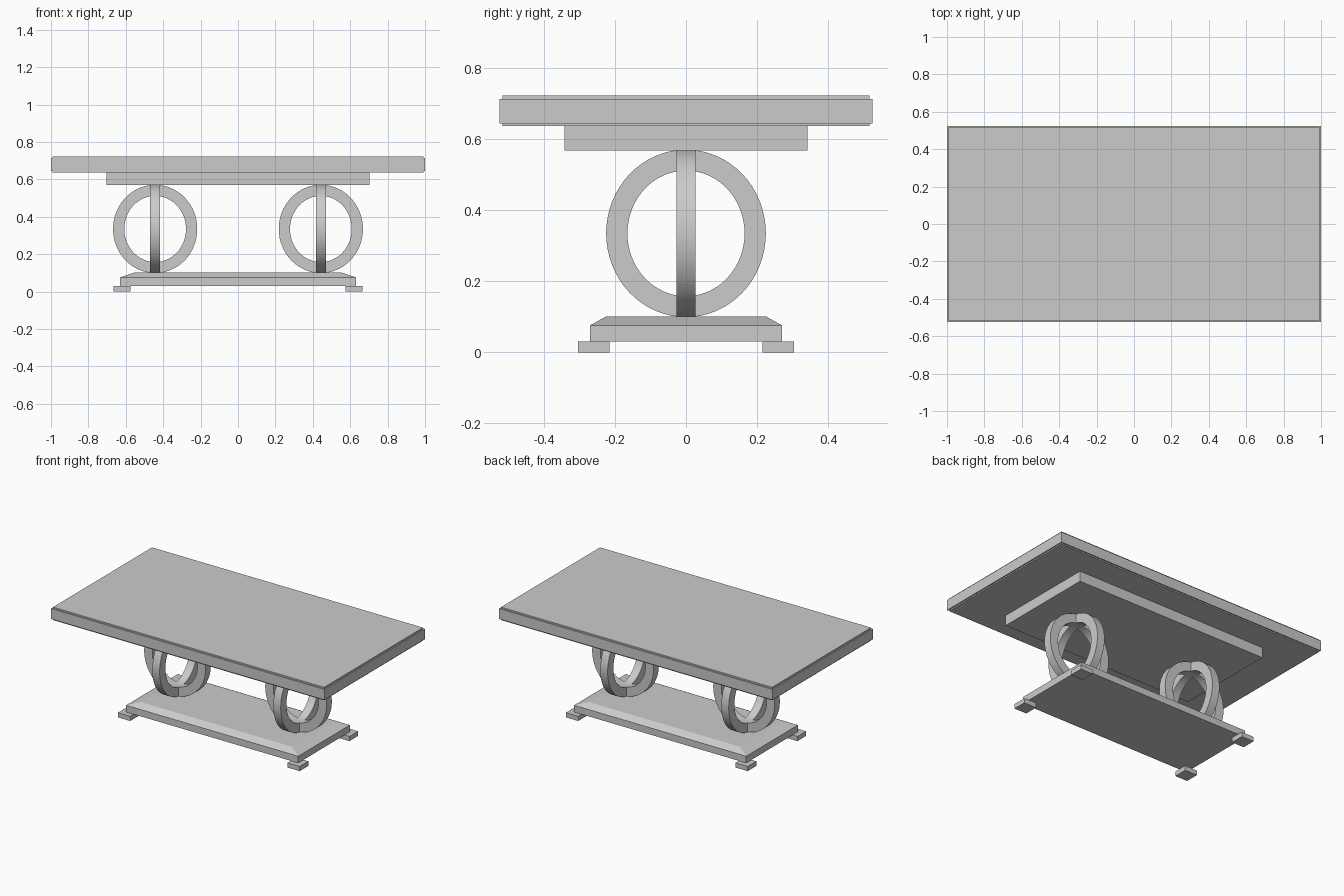
import bpy
import bmesh
from math import cos, sin, pi

cube = bpy.data.objects.get("Cube")
if cube:
    bpy.data.objects.remove(cube, do_unlink=True)

grey = bpy.data.materials.new("light grey")
grey.use_nodes = True
colour = (0.6, 0.6, 0.6, 1)
grey.diffuse_color = colour
grey.node_tree.nodes["Principled BSDF"].inputs["Base Color"].default_value = colour


def finish(name, bm):
    bmesh.ops.recalc_face_normals(bm, faces=bm.faces)
    mesh = bpy.data.meshes.new(name)
    bm.to_mesh(mesh)
    bm.free()
    mesh.materials.append(grey)
    obj = bpy.data.objects.new(name, mesh)
    bpy.context.collection.objects.link(obj)
    return obj


def stack(name, levels, cx=0, cy=0):
    """Closed solid through rectangles given as (half x, half y, z)."""
    bm = bmesh.new()
    rings = [[bm.verts.new((cx + sx * hx, cy + sy * hy, z))
              for sx, sy in ((-1, -1), (1, -1), (1, 1), (-1, 1))]
             for hx, hy, z in levels]
    for a, b in zip(rings, rings[1:]):
        for i in range(4):
            j = (i + 1) % 4
            bm.faces.new((a[i], a[j], b[j], b[i]))
    bm.faces.new(rings[0])
    bm.faces.new(rings[-1])
    return finish(name, bm)


def oval_ring(name, cx, turned, segments=64):
    """Flat upright oval band, optionally turned to face sideways."""
    cz, half = 0.335, 0.027
    section = [(0.225, 0.236, -half), (0.225, 0.236, half),
               (0.165, 0.177, half), (0.165, 0.177, -half)]
    bm = bmesh.new()
    loops = []
    for k in range(segments):
        a = 2 * pi * k / segments
        loop = []
        for rx, rz, depth in section:
            u, z = rx * cos(a), cz + rz * sin(a)
            x, y = (depth, u) if turned else (u, depth)
            loop.append(bm.verts.new((cx + x, y, z)))
        loops.append(loop)
    for k in range(segments):
        a, b = loops[k], loops[(k + 1) % segments]
        for i in range(4):
            j = (i + 1) % 4
            bm.faces.new((a[i], a[j], b[j], b[i]))
    obj = finish(name, bm)
    bpy.ops.object.select_all(action="DESELECT")
    obj.select_set(True)
    bpy.context.view_layer.objects.active = obj
    bpy.ops.object.shade_smooth_by_angle()


# Tabletop with a small stepped lip above and below
stack("tabletop", [(0.992, 0.517, 0.637), (0.992, 0.517, 0.645),
                   (1.0, 0.525, 0.645), (1.0, 0.525, 0.714),
                   (0.992, 0.517, 0.714), (0.992, 0.517, 0.723)])
stack("apron", [(0.703, 0.342, 0.569), (0.703, 0.342, 0.637)])

# Plinth with sloped upper edge
stack("base", [(0.63, 0.27, 0.031), (0.63, 0.27, 0.076), (0.555, 0.225, 0.101)])

# Crossed oval rings and corner feet
for side, sx in (("left", 1), ("right", -1)):
    oval_ring(f"{side}_ring_lengthwise", sx * 0.443, False)
    oval_ring(f"{side}_ring_crosswise", sx * 0.443, True)
    for end, sy in (("front", -1), ("back", 1)):
        stack(f"{end}_{side}_foot", [(0.045, 0.045, 0), (0.045, 0.045, 0.031)],
              sx * 0.62, sy * 0.26)
